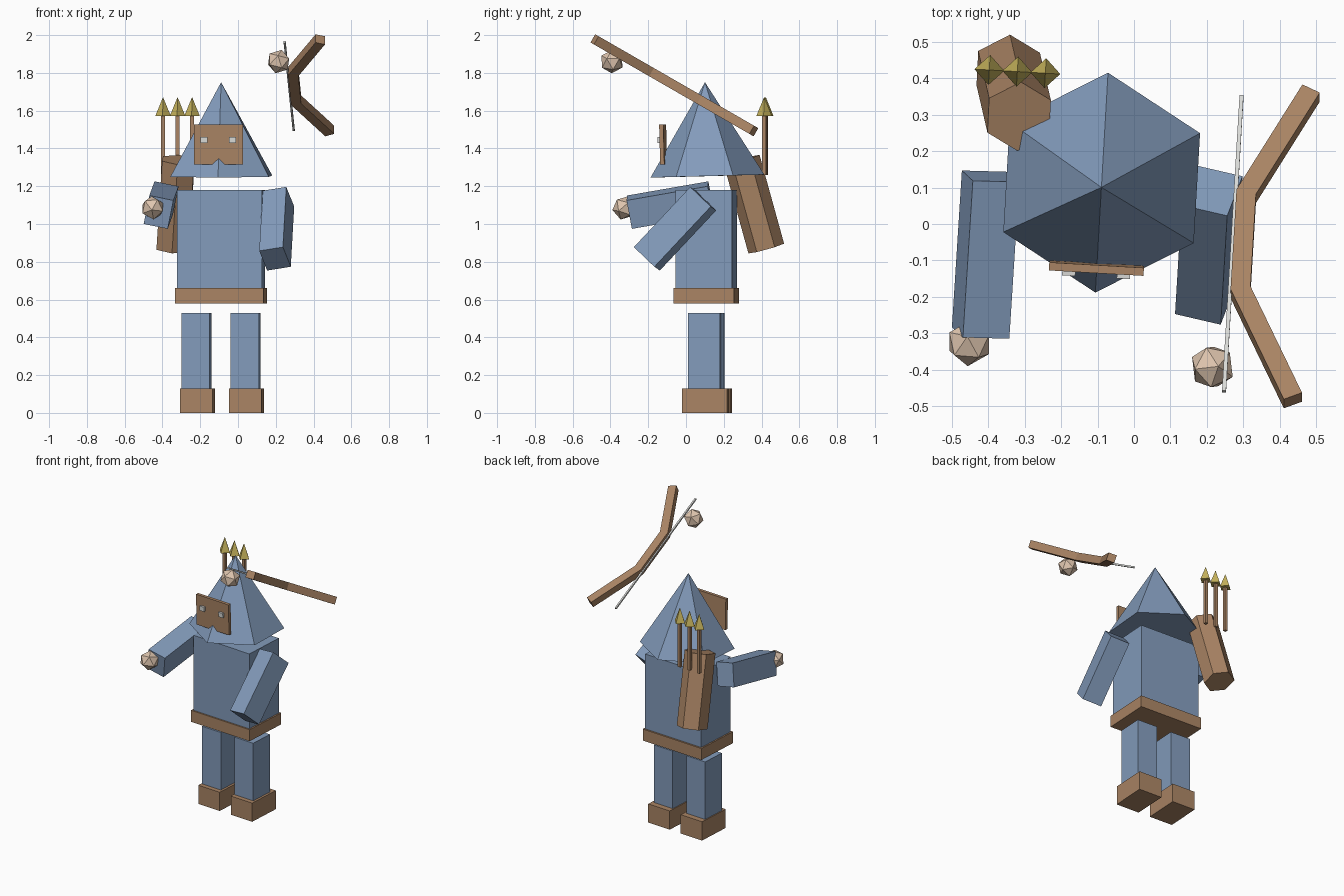
import bpy, bmesh
from math import radians
from mathutils import Matrix, Vector, Euler

old = bpy.data.objects.get("Cube")
if old:
    bpy.data.objects.remove(old, do_unlink=True)


def material(name, rgb):
    linear = [(c / 255) ** 2.2 for c in rgb] + [1.0]
    m = bpy.data.materials.new(name)
    m.use_nodes = True
    m.diffuse_color = linear
    m.node_tree.nodes["Principled BSDF"].inputs["Base Color"].default_value = linear
    return m


BLUE = material("slate blue cloth", (130, 154, 186))
BROWN = material("brown leather", (168, 131, 100))
GOLD = material("arrow gold", (196, 177, 92))
SKIN = material("pale skin", (222, 196, 173))
PALE = material("pale grey", (216, 217, 214))

# The whole figure is turned slightly
YAW = Euler((0, 0, radians(-3.3))).to_matrix()
HEAD = YAW @ Euler((radians(1.5), 0, 0)).to_matrix()


def frame(long_axis, side):
    """Rotation whose z runs along long_axis and whose x is close to side."""
    z = Vector(long_axis).normalized()
    x = Vector(side)
    x = (x - z * x.dot(z)).normalized()
    return Matrix((x, z.cross(x), z)).transposed()


def finish(name, bm, loc, rot, mat):
    bmesh.ops.recalc_face_normals(bm, faces=bm.faces)
    mesh = bpy.data.meshes.new(name)
    bm.to_mesh(mesh)
    bm.free()
    mesh.materials.append(mat)
    ob = bpy.data.objects.new(name, mesh)
    ob.matrix_world = Matrix.Translation(loc) @ rot.to_4x4()
    bpy.context.collection.objects.link(ob)
    return ob


def box(name, size, loc, mat, rot=YAW):
    bm = bmesh.new()
    bmesh.ops.create_cube(bm, size=1)
    bmesh.ops.scale(bm, vec=size, verts=bm.verts)
    return finish(name, bm, loc, rot, mat)


def cone(name, sides, r1, r2, depth, loc, mat, rot=YAW):
    bm = bmesh.new()
    bmesh.ops.create_cone(bm, cap_ends=True, segments=sides,
                          radius1=r1, radius2=r2, depth=depth)
    return finish(name, bm, loc, rot, mat)


def ball(name, radius, loc, mat, rot):
    bm = bmesh.new()
    bmesh.ops.create_icosphere(bm, subdivisions=1, radius=radius)
    return finish(name, bm, loc, rot, mat)


# Body
CX, CY = -0.09, 0.107
box("torso", (0.45, 0.30, 0.525), (CX, CY, 0.918), BLUE)
box("belt", (0.47, 0.322, 0.08), (CX, CY, 0.62), BROWN)

# Legs and boots
for side, s in (("left", 1), ("right", -1)):
    x, y = CX + s * 0.13, CY - s * 0.0075
    box(side + "_leg", (0.15, 0.17, 0.40), (x, y, 0.33), BLUE)
    box(side + "_boot", (0.172, 0.24, 0.13), (x + 0.005, y + 0.004, 0.065), BROWN)

# Hood, face plate and eyes
cone("hood", 6, 0.302, 0, 0.497, (-0.089, 0.107, 1.502), BLUE, HEAD)
FACE = Vector((-0.103, -0.121, 1.421))
box("face_plate", (0.26, 0.022, 0.213), FACE, BROWN, HEAD)
for side, s in (("left", 1), ("right", -1)):
    box(side + "_eye", (0.036, 0.014, 0.031),
        FACE + HEAD @ Vector((s * 0.075, -0.017, 0.024)), PALE, HEAD)

# Arms
ARM = (0.13, 0.156, 0.437)
left_rot = frame((-0.018, -0.298, -0.318), (0.125, -0.028, 0.021))
right_rot = frame((-0.027, -0.425, -0.074), (0.127, -0.003, -0.026))
box("left_arm", ARM, (0.205, -0.058, 0.975), BLUE, left_rot)
box("right_arm", ARM, (-0.407, -0.084, 1.10), BLUE, right_rot)

# Hands
bow_rot = frame((-0.048, -0.81, 0.466), (1, 0, 0))
ball("right_hand", 0.064, (-0.452, -0.327, 1.085), SKIN, right_rot)
ball("left_hand", 0.064, (0.215, -0.392, 1.86), SKIN, bow_rot)

# Bow: a mitred strip with three straight runs, given thickness
BOW = Vector((0.271, -0.054, 1.73))
path = [Vector((0.19, 0, -0.487)), Vector((0.029, 0, -0.152)),
        Vector((0.029, 0, 0.152)), Vector((0.19, 0, 0.487))]
HALF, THICK = 0.027, 0.05
bm = bmesh.new()
rows = []
for i, p in enumerate(path):
    before = (p - path[max(i - 1, 0)]).normalized()
    after = (path[min(i + 1, 3)] - p).normalized()
    run = (before + after).normalized()
    across = Vector((run.z, 0, -run.x))
    reach = HALF / max(run.dot(before), run.dot(after))
    rows.append([bm.verts.new(p + across * k * reach - Vector((0, THICK / 2, 0)))
                 for k in (-1, 1)])
for a, b in zip(rows, rows[1:]):
    bm.faces.new((a[0], a[1], b[1], b[0]))
grown = bmesh.ops.extrude_face_region(bm, geom=bm.faces[:], use_keep_orig=True)
bmesh.ops.translate(bm, vec=(0, THICK, 0),
                    verts=[g for g in grown["geom"] if isinstance(g, bmesh.types.BMVert)])
finish("bow", bm, BOW, bow_rot, BROWN)
box("bow_string", (0.011, 0.011, 0.936), BOW, PALE, bow_rot)

# Quiver
quiver_rot = frame((0.03, -0.13, 0.47), (1, -0.05, 0))
cone("quiver", 6, 0.098, 0.098, 0.488, (-0.33, 0.36, 1.105), BROWN, quiver_rot)

# Arrows
for i in range(3):
    at = Vector((-0.32, 0.418, 0)) + YAW @ Vector(((i - 1) * 0.077, 0, 0))
    box(f"arrow_shaft_{i + 1}", (0.02, 0.02, 0.315), at + Vector((0, 0, 1.418)), BROWN)
    cone(f"arrow_head_{i + 1}", 4, 0.041, 0, 0.10, at + Vector((0, 0, 1.622)), GOLD)
